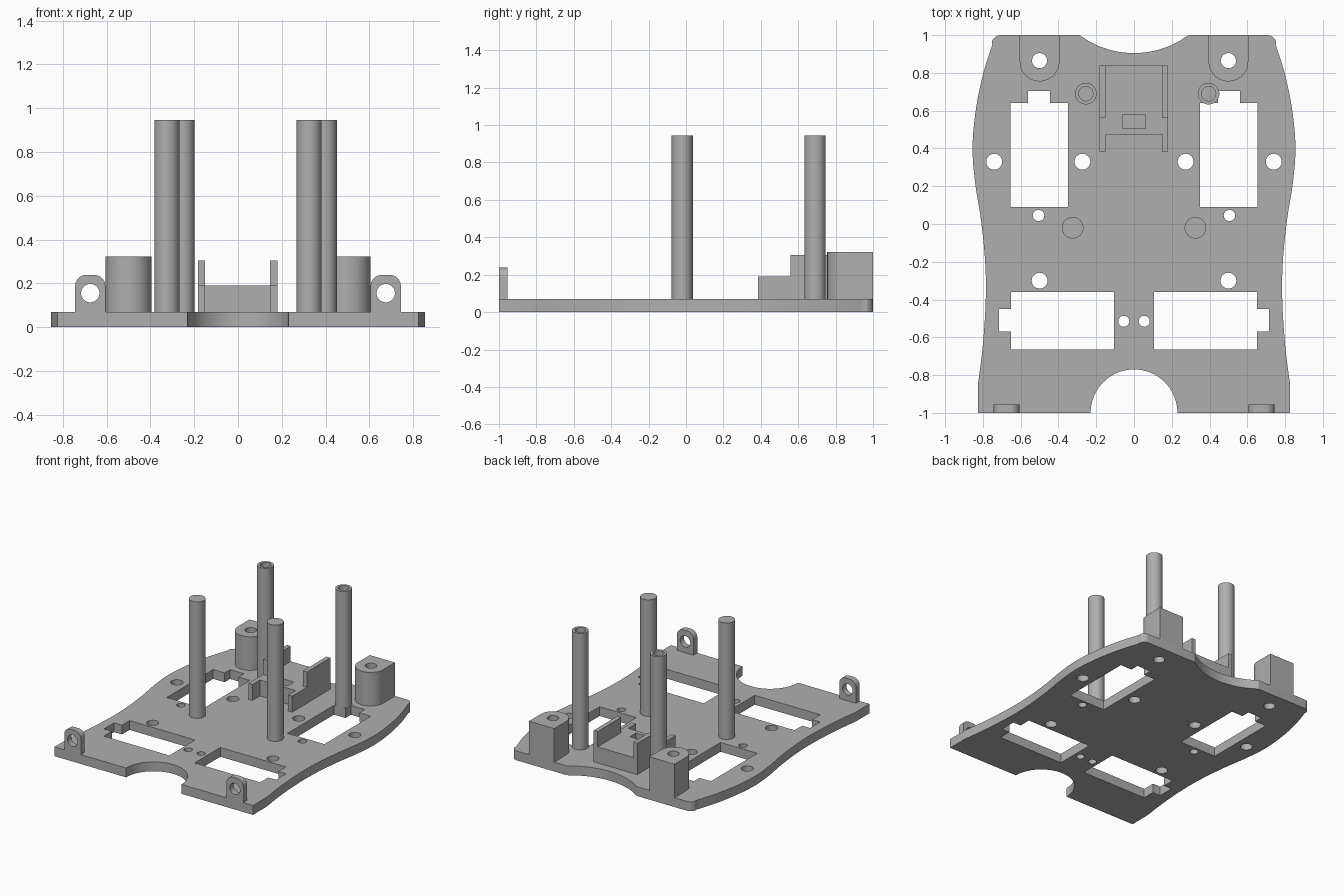
import bpy, bmesh, math
from mathutils import Matrix

cube = bpy.data.objects.get("Cube")
if cube:
    bpy.data.objects.remove(cube, do_unlink=True)

grey = bpy.data.materials.new("plain grey")
grey.use_nodes = True
COLOUR = (0.43, 0.43, 0.43, 1)
grey.diffuse_color = COLOUR
grey.node_tree.nodes["Principled BSDF"].inputs["Base Color"].default_value = COLOUR

PLATE = 0.07
POST_TOP = 0.945


def arc(cx, cy, r, start, end, n):
    """Points along an arc, angles in degrees."""
    angles = [math.radians(start + (end - start) * i / n) for i in range(n + 1)]
    return [(cx + r * math.cos(a), cy + r * math.sin(a)) for a in angles]


def circle(cx, cy, r, n=40):
    return arc(cx, cy, r, 0, 360, n)[:-1]


def rect(x0, x1, y0, y1):
    return [(x0, y0), (x1, y0), (x1, y1), (x0, y1)]


def flip(loop):
    return [(-x, y) for x, y in reversed(loop)]


def smooth_path(pts, n=6):
    """Catmull-Rom curve through the points."""
    p = [pts[0]] + pts + [pts[-1]]
    out = []
    for a, b, c, d in zip(p, p[1:], p[2:], p[3:]):
        for i in range(n):
            t = i / n
            out.append(tuple(0.5 * (2 * b[k] + (c[k] - a[k]) * t
                       + (2 * a[k] - 5 * b[k] + 4 * c[k] - d[k]) * t ** 2
                       + (3 * b[k] - a[k] - 3 * c[k] + d[k]) * t ** 3) for k in (0, 1)))
    return out + [pts[-1]]


def slab(name, loops, z0, z1, matrix=None):
    """Solid of constant section: first loop is the outline, the rest are holes."""
    curve = bpy.data.curves.new(name, "CURVE")
    curve.dimensions = "2D"
    curve.fill_mode = "BOTH"
    curve.extrude = (z1 - z0) / 2
    for loop in loops:
        spline = curve.splines.new("POLY")
        spline.points.add(len(loop) - 1)
        for point, (x, y) in zip(spline.points, loop):
            point.co = (x, y, 0, 1)
        spline.use_cyclic_u = True
    temp = bpy.data.objects.new(name + "_profile", curve)
    bpy.context.collection.objects.link(temp)
    mesh = bpy.data.meshes.new_from_object(
        temp.evaluated_get(bpy.context.evaluated_depsgraph_get()))
    bpy.data.objects.remove(temp, do_unlink=True)

    bm = bmesh.new()
    bm.from_mesh(mesh)
    bmesh.ops.remove_doubles(bm, verts=bm.verts, dist=0.0001)
    bm.transform(Matrix.Translation((0, 0, (z0 + z1) / 2)))
    if matrix:
        bm.transform(matrix)
    bmesh.ops.recalc_face_normals(bm, faces=bm.faces)
    for face in bm.faces:
        face.smooth = True
        face.material_index = 0
    bm.to_mesh(mesh)
    bm.free()
    mesh.set_sharp_from_angle(angle=math.radians(30))
    mesh.materials.clear()
    mesh.materials.append(grey)
    mesh.name = name
    obj = bpy.data.objects.new(name, mesh)
    bpy.context.collection.objects.link(obj)
    return obj


# Base plate outline: front notch, waisted side, rounded corner, shallow back notch
side = smooth_path([(0.825, -0.84), (0.80, -0.64), (0.785, -0.4), (0.788, -0.2),
                    (0.81, 0.02), (0.84, 0.21), (0.855, 0.4), (0.838, 0.6),
                    (0.80, 0.79), (0.75, 0.95)])
half = (arc(0, -1, 0.23, 90, 0, 24) + [(0.825, -1)] + side
        + arc(0.705, 0.95, 0.05, 20, 90, 6) + [(0.29, 1), (0.265, 0.985)]
        + arc(0, 1.39, 0.485, -59, -90, 12))
outline = half + flip(half)[1:-1]

# Base plate openings
side_slot = [(0.35, 0.09), (0.655, 0.09), (0.655, 0.64), (0.56, 0.64),
             (0.56, 0.705), (0.445, 0.705), (0.445, 0.64), (0.35, 0.64)]
front_slot = [(0.105, -0.665), (0.65, -0.665), (0.65, -0.57), (0.715, -0.57),
              (0.715, -0.45), (0.65, -0.45), (0.65, -0.36), (0.105, -0.36)]
openings = [side_slot, front_slot]
for x, y, r in [(0.5, 0.865, 0.04), (0.74, 0.33, 0.042), (0.273, 0.33, 0.042),
                (0.505, 0.045, 0.03), (0.5, -0.3, 0.042), (0.054, -0.515, 0.029)]:
    openings.append(circle(x, y, r))
openings += [flip(loop) for loop in openings]
slab("base_plate", [outline] + openings, 0, PLATE)

# Tall posts: solid in front, hollow at the back
for label, x in (("left", 0.325), ("right", -0.325)):
    slab("front_post_" + label, [circle(x, -0.02, 0.057)], PLATE, POST_TOP)
for label, x in (("left", 0.395), ("right", -0.255)):
    slab("back_post_" + label,
         [circle(x, 0.69, 0.057), circle(x, 0.69, 0.038)], PLATE, POST_TOP)

# Drilled back blocks and front lugs on both sides
upright = Matrix.Rotation(math.radians(90), 4, "X")
for label, s in (("left", 1), ("right", -1)):
    x = 0.5 * s
    block = [(x + 0.105, 1), (x - 0.105, 1)] + arc(x, 0.86, 0.105, 180, 360, 28)
    slab("back_block_" + label, [block, circle(x, 0.865, 0.04)], PLATE, 0.322)
    x = 0.675 * s
    lug = ([(x - 0.069, PLATE), (x + 0.069, PLATE)]
           + arc(x + 0.019, 0.188, 0.05, 0, 90, 8)
           + arc(x - 0.019, 0.188, 0.05, 90, 180, 8))
    slab("front_lug_" + label, [lug, circle(x, 0.155, 0.042)], 0.955, 1, upright)

# Holder: low base with two arms and a pocket, plus raised side walls
holder = [(-0.183, 0.84), (-0.183, 0.385), (-0.15, 0.385), (-0.15, 0.475),
          (0.147, 0.475), (0.147, 0.385), (0.18, 0.385), (0.18, 0.84)]
slab("holder_base", [holder, rect(-0.06, 0.06, 0.505, 0.58)], PLATE, 0.19)
slab("holder_wall_left", [rect(0.147, 0.18, 0.56, 0.84)], 0.19, 0.305)
slab("holder_wall_right", [rect(-0.183, -0.15, 0.56, 0.84)], 0.19, 0.305)
